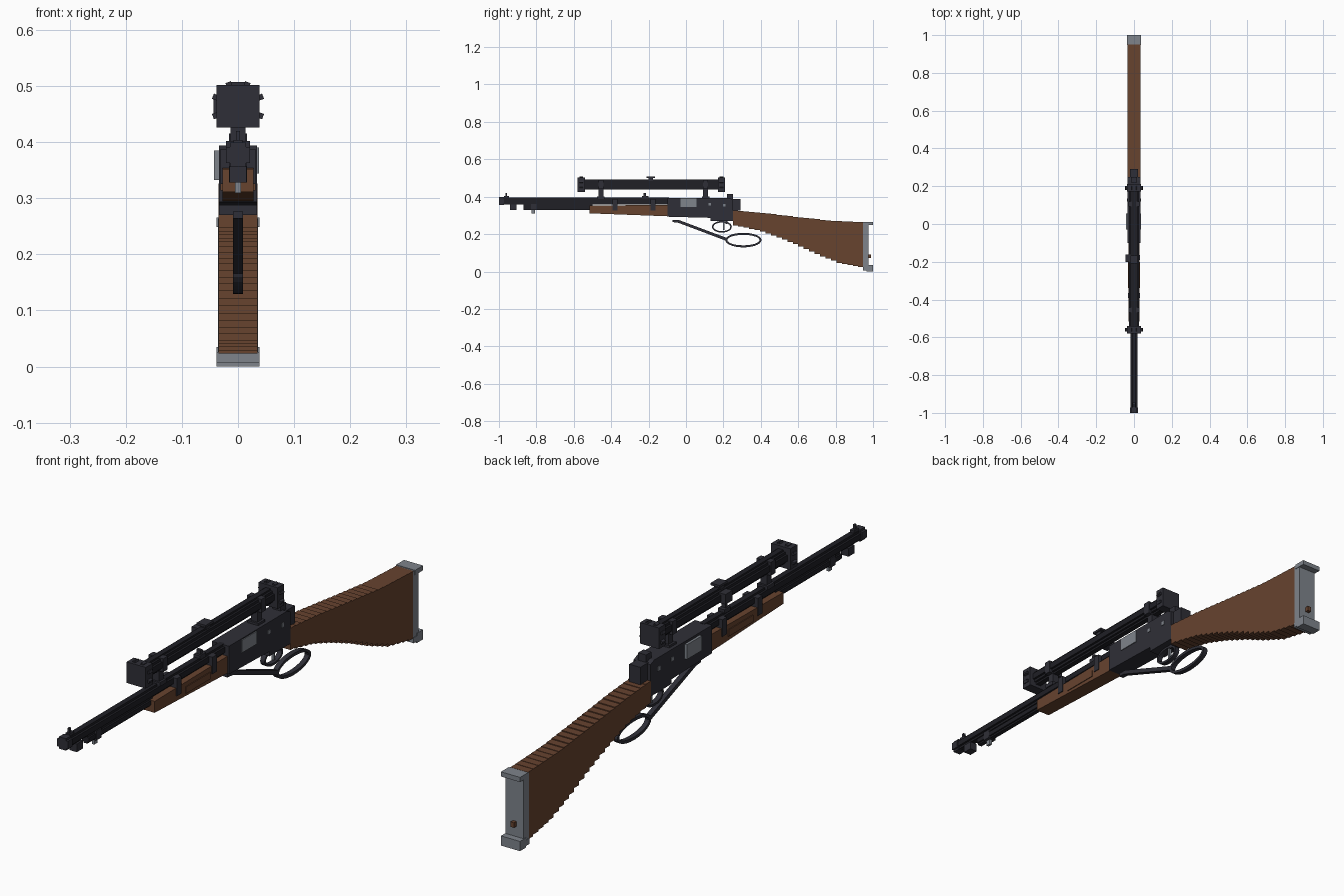
import bpy, bmesh, math
from mathutils import Vector, Matrix

cube = bpy.data.objects.get("Cube")
if cube:
    bpy.data.objects.remove(cube, do_unlink=True)


def material(name, rgb):
    m = bpy.data.materials.new(name)
    m.use_nodes = True
    m.diffuse_color = (*rgb, 1)
    bsdf = next(n for n in m.node_tree.nodes if n.type == 'BSDF_PRINCIPLED')
    bsdf.inputs["Base Color"].default_value = (*rgb, 1)
    return m


STEEL = material("gunmetal", (0.028, 0.028, 0.038))
BLUED = material("blued steel", (0.014, 0.014, 0.019))
WOOD = material("walnut", (0.135, 0.056, 0.028))
GREY = material("grey metal", (0.21, 0.23, 0.26))


def finish(name, bm, mat):
    bmesh.ops.recalc_face_normals(bm, faces=bm.faces)
    mesh = bpy.data.meshes.new(name)
    bm.to_mesh(mesh)
    bm.free()
    mesh.materials.append(mat)
    obj = bpy.data.objects.new(name, mesh)
    bpy.context.collection.objects.link(obj)
    return obj


def boxes(name, mat, *specs):
    """Each spec is (half width or x range, y range, z range, optional roll)."""
    bm = bmesh.new()
    for xs, ys, zs, *roll in specs:
        if not isinstance(xs, tuple):
            xs = (-xs, xs)
        size = [b - a for a, b in (xs, ys, zs)]
        mid = Vector([(a + b) / 2 for a, b in (xs, ys, zs)])
        turn = Matrix.Rotation(roll[0] if roll else 0, 4, 'Y')
        bmesh.ops.create_cube(bm, size=1, matrix=Matrix.Translation(mid) @ turn
                              @ Matrix.Diagonal((*size, 1)))
    return finish(name, bm, mat)


def slab(name, mat, half, outline):
    """Side outline of (y, z) points, extruded across x."""
    bm = bmesh.new()
    sides = [[bm.verts.new((x, y, z)) for y, z in outline] for x in (-half, half)]
    bm.faces.new(sides[0])
    bm.faces.new(sides[1])
    n = len(outline)
    for i in range(n):
        j = (i + 1) % n
        bm.faces.new((sides[0][i], sides[0][j], sides[1][j], sides[1][i]))
    return finish(name, bm, mat)


def ring(name, y, z, ry, rz, thick, half, count=28):
    """Flat oval loop standing in the side plane."""
    bm = bmesh.new()
    rows = []
    for i in range(count):
        a = 2 * math.pi * i / count
        c, s = math.cos(a), math.sin(a)
        rows.append([bm.verts.new((x, y + (ry - t) * c, z + (rz - t) * s))
                     for x, t in ((-half, 0), (half, 0), (half, thick), (-half, thick))])
    for i in range(count):
        a, b = rows[i], rows[(i + 1) % count]
        for k in range(4):
            m = (k + 1) % 4
            bm.faces.new((a[k], a[m], b[m], b[k]))
    return finish(name, bm, STEEL)


def lerp(points, y):
    for (y0, z0), (y1, z1) in zip(points, points[1:]):
        if y <= y1:
            return z0 + (z1 - z0) * (y - y0) / (y1 - y0)
    return points[-1][1]


# Barrel: crossed bars give the stepped round section
boxes("barrel", BLUED,
      (0.018, (-0.98, -0.09), (0.367, 0.387)), (0.01, (-0.98, -0.09), (0.359, 0.395)))
boxes("muzzle", STEEL,
      (0.021, (-1.0, -0.972), (0.363, 0.391)), (0.014, (-1.0, -0.972), (0.356, 0.399)))
boxes("bore", BLUED, (0.008, (-1.0, -0.99), (0.369, 0.385)))
boxes("front_sight", STEEL,
      (0.008, (-0.972, -0.945), (0.39, 0.404)), (0.004, (-0.966, -0.956), (0.40, 0.42)))
boxes("rear_sight", STEEL,
      (0.013, (-0.235, -0.2), (0.39, 0.405)), (0.008, (-0.226, -0.215), (0.40, 0.421)))

# Magazine tube under the barrel
boxes("magazine_tube", BLUED,
      (0.014, (-0.87, -0.5), (0.336, 0.352)), (0.008, (-0.87, -0.5), (0.33, 0.358)))
boxes("magazine_hanger", STEEL,
      (0.015, (-0.94, -0.905), (0.328, 0.357)), (0.016, (-0.83, -0.8), (0.328, 0.362)))
boxes("sling_stud", GREY, (0.005, (-0.826, -0.808), (0.309, 0.33)))

# Wooden fore-end with side panels and steel bands
slab("forend", WOOD, 0.028,
     [(-0.515, 0.352), (-0.515, 0.311), (-0.09, 0.295), (-0.09, 0.357)])
boxes("forend_panels", WOOD, (0.031, (-0.34, -0.2), (0.314, 0.338)))
boxes("barrel_bands", STEEL,
      (0.031, (-0.392, -0.366), (0.325, 0.388)), (0.031, (-0.19, -0.163), (0.327, 0.388)))

# Receiver
slab("receiver", STEEL, 0.034,
     [(-0.1, 0.394), (-0.1, 0.293), (0.13, 0.287), (0.13, 0.27),
      (0.25, 0.27), (0.25, 0.385), (0.23, 0.394)])
boxes("receiver_tang", STEEL,
      (0.022, (0.24, 0.292), (0.325, 0.388)), (0.016, (0.22, 0.25), (0.38, 0.415)))
boxes("loading_gate", GREY, ((0.03, 0.037), (-0.03, 0.056), (0.344, 0.39)),
      ((-0.043, -0.03), (-0.03, 0.056), (0.332, 0.385)))
boxes("receiver_pins", GREY, (0.036, (0.12, 0.134), (0.353, 0.366)),
      (0.036, (0.198, 0.212), (0.347, 0.362)))

# Scope: stepped tube, end housings, turrets and mounts
boxes("scope_tube", BLUED,
      (0.026, (-0.55, 0.18), (0.454, 0.476)), (0.018, (-0.55, 0.18), (0.445, 0.485)),
      (0.01, (-0.55, 0.18), (0.438, 0.491)))
ends = []
for y0, y1 in ((-0.58, -0.54), (0.172, 0.208)):
    ends.append((0.038, (y0, y1), (0.426, 0.502)))
    y = (y0 + y1) / 2
    for s in (-1, 1):
        for z, tilt in ((0.447, 0.35), (0.48, -0.35)):
            ends.append(((s * 0.04 - 0.005, s * 0.04 + 0.005), (y - 0.01, y + 0.01),
                         (z - 0.005, z + 0.005), s * tilt))
        ends.append(((s * 0.016 - 0.005, s * 0.016 + 0.005), (y - 0.01, y + 0.01),
                     (0.498, 0.507), s * 0.35))
boxes("scope_housings", STEEL, *ends)
boxes("scope_turrets", STEEL,
      (0.012, (-0.2, -0.176), (0.485, 0.502)), (0.018, (-0.21, -0.166), (0.499, 0.507)),
      ((-0.044, 0), (-0.202, -0.162), (0.447, 0.483)))
mounts = []
for y in (-0.455, 0.105):
    mounts += [(0.013, (y - 0.013, y + 0.013), (0.39, 0.445)),
               (0.021, (y - 0.02, y + 0.02), (0.388, 0.402)),
               (0.029, (y - 0.013, y + 0.013), (0.44, 0.488))]
boxes("scope_mounts", STEEL, *mounts)

# Lever, loop, trigger guard and trigger
slab("lever_arm", STEEL, 0.009,
     [(-0.072, 0.276), (-0.072, 0.264), (-0.045, 0.262), (0.215, 0.164),
      (0.222, 0.178), (-0.04, 0.276)])
ring("lever_loop", 0.307, 0.168, 0.097, 0.039, 0.011, 0.009)
ring("trigger_guard", 0.192, 0.239, 0.053, 0.031, 0.008, 0.009)
boxes("trigger", GREY, (0.005, (0.197, 0.205), (0.222, 0.272)))
boxes("guard_post", STEEL, (0.009, (0.212, 0.222), (0.255, 0.275)))

# Stock: a row of stepped slices
TOP = [(0.25, 0.327), (0.39, 0.316), (0.6, 0.291), (0.77, 0.272), (0.95, 0.264)]
BOTTOM = [(0.25, 0.25), (0.39, 0.22), (0.5, 0.182), (0.61, 0.137),
          (0.71, 0.09), (0.82, 0.046), (0.95, 0.02)]
STEPS = 24
top, low = [], []
for i in range(STEPS):
    y0, y1 = (0.25 + 0.7 * (i + k) / STEPS for k in (0, 1))
    mid = (y0 + y1) / 2
    top += [(y0, lerp(TOP, mid)), (y1, lerp(TOP, mid))]
    low += [(y0, lerp(BOTTOM, mid)), (y1, lerp(BOTTOM, mid))]
slab("stock", WOOD, 0.035, top + low[::-1])

# Butt plate with hooked ends and a bolt
boxes("butt_plate", GREY, (0.036, (0.947, 0.976), (0.012, 0.264)),
      (0.038, (0.955, 1.0), (0.249, 0.266)), (0.038, (0.965, 1.0), (0.0, 0.035)),
      (0.038, (0.947, 0.97), (0.006, 0.026)))
boxes("butt_bolt", WOOD, (0.007, (0.97, 0.99), (0.072, 0.09)))
